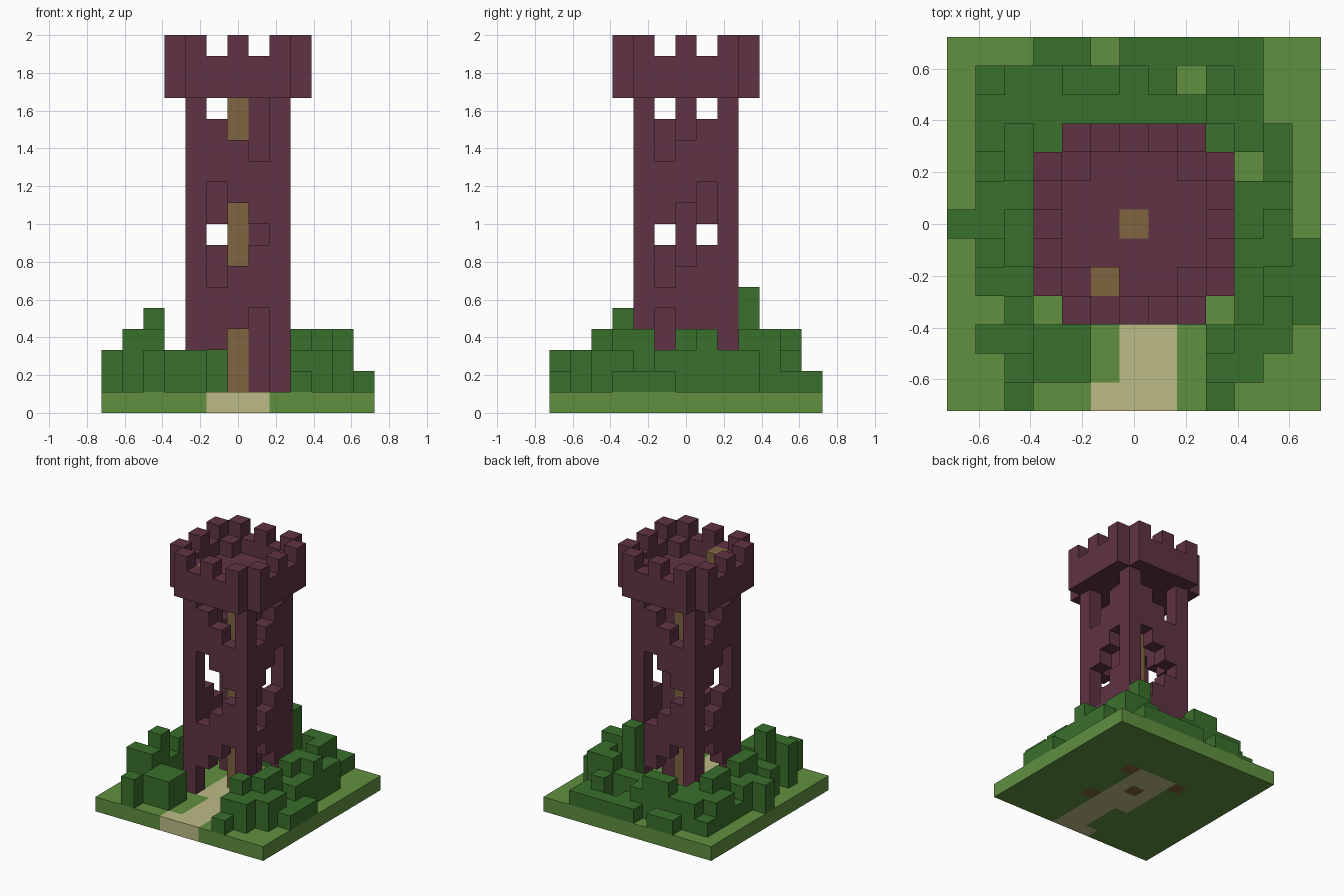
import bpy
import bmesh
from mathutils import Vector

CUBE = bpy.data.objects.get("Cube")
if CUBE:
    bpy.data.objects.remove(CUBE, do_unlink=True)

UNIT = 1 / 9  # edge of one block


def make_material(name, red, green, blue):
    colour = (red, green, blue, 1)
    mat = bpy.data.materials.new(name)
    mat.use_nodes = True
    mat.diffuse_color = colour
    mat.node_tree.nodes["Principled BSDF"].inputs["Base Color"].default_value = colour
    return mat


grass = make_material("grass green", 0.117, 0.279, 0.051)
leaf = make_material("leaf green", 0.042, 0.162, 0.025)
stone = make_material("maroon stone", 0.115, 0.033, 0.058)
wood = make_material("brown wood", 0.216, 0.13, 0.051)
sand = make_material("pale sand", 0.503, 0.497, 0.238)


def span(first, last):
    return range(first, last + 1)


def box(xs, ys, zs):
    """All block positions in three ranges."""
    return {(x, y, z) for x in xs for y in ys for z in zs}


def blocks(name, cells, mat):
    """One mesh from the outer faces of a set of blocks."""
    bm = bmesh.new()
    verts = {}

    def corner(point):
        key = tuple(round(2 * c) for c in point)
        if key not in verts:
            verts[key] = bm.verts.new((point + Vector((0, 0, 0.5))) * UNIT)
        return verts[key]

    for cell in sorted(cells):
        centre = Vector(cell)
        for axis in range(3):
            for sign in (-1, 1):
                normal = Vector()
                normal[axis] = sign
                if tuple(int(v) for v in centre + normal) in cells:
                    continue
                side = Vector()
                side[(axis + 1) % 3] = 0.5
                across = normal.cross(side)
                middle = centre + normal / 2
                bm.faces.new([corner(middle - side - across), corner(middle + side - across),
                              corner(middle + side + across), corner(middle - side + across)])
    mesh = bpy.data.meshes.new(name)
    bm.to_mesh(mesh)
    bm.free()
    mesh.materials.append(mat)
    obj = bpy.data.objects.new(name, mesh)
    bpy.context.collection.objects.link(obj)


near = span(-1, 1)    # inside of the tower
body = span(-2, 2)    # width of the tower walls
wide = span(-3, 3)    # width of the crown
plot = span(-6, 6)    # width of the ground
ground_level = [0]

# Ground slab with a sand path and buried wooden footings
footings = box([-2, 2], [-2, 2], ground_level) - {(-2, -2, 0)} | {(0, 0, 0)}
path = box(near, [-6], ground_level) | box([0, 1], span(-5, -3), ground_level)
path = (path | box(near, body, ground_level)) - footings
blocks("ground", box(plot, plot, ground_level) - path - footings, grass)
blocks("path", path, sand)
blocks("footings", footings, wood)

# Tower walls: a square ring with three stepped openings in each wall
storey = span(1, 14)
walls = box(body, body, storey) - box(near, near, storey)
for turn in (-1, 1):
    for k in near:
        front = [*span(1, 3 + k), *span(7 + k, 9 - k), *span(13 - k, 14)]
        side = [*span(1, 3 - k), *span(7 + k, 9 + k), *span(13 + k, 14)]
        walls -= box([turn * k], [-2 * turn], front)
        walls -= box([2 * turn], [turn * k], side)
blocks("tower_walls", walls, stone)
blocks("inner_pillar", box([1], [0], storey), stone)
blocks("centre_post", box([0], [0], span(1, 15)), wood)

# Crown: overhanging floor, parapet and merlons
crown = set()
for x, y, z in box(wide, wide, span(15, 17)):
    cut_corner = abs(x) == abs(y) == 3
    rim = max(abs(x), abs(y)) == 3
    inner_corner = abs(x) == abs(y) == 2
    floor = z == 15 and (x, y) != (0, 0)
    parapet = z == 16 and (rim or inner_corner)
    merlon = z == 17 and rim and (x + y) % 2
    if not cut_corner and (floor or parapet or merlon):
        crown.add((x, y, z))
blocks("crown", crown, stone)
blocks("roof_crate", {(-1, -2, 16)}, wood)

# Bushes: where they grow, as pairs of ranges
beds = [
    (span(-5, 4), span(4, 5)), (span(-3, 4), [6]),          # back
    (span(-5, -4), span(-2, 3)), ([-6], [0]), ([-3], [3]),  # negative x side
    (span(4, 5), span(-4, 3)), ([6], span(-3, -1)),         # positive x side
    (span(-5, -2), [-4]), (span(-4, -2), [-5]),             # front
    ([3], span(-6, -4)), ([4], [-5]), ([3], [3]),
]
gaps = {(-1, 6), (2, 5), (4, 2)}
# Bushes that stand above the rest, with their heights
peaks = {(2, 3): 5, (-4, -3): 4, (-5, -4): 3, (5, 1): 3,
         (-2, 5): 3, (-1, 5): 3, (-4, -6): 2, (-6, 0): 2}

plants = {(x, y) for xs, ys in beds for x in xs for y in ys} - gaps | set(peaks)
bushes = set()
for x, y in plants:
    # Bushes get lower toward the edge, with some dips
    ring = max(abs(x), abs(y), 4)
    dip = ring < 6 and (x + y) % 3 == 0 or ring == 4 and -4 < x < 3
    bushes |= box([x], [y], span(1, peaks.get((x, y), 7 - ring - dip)))
blocks("bushes", bushes, leaf)
